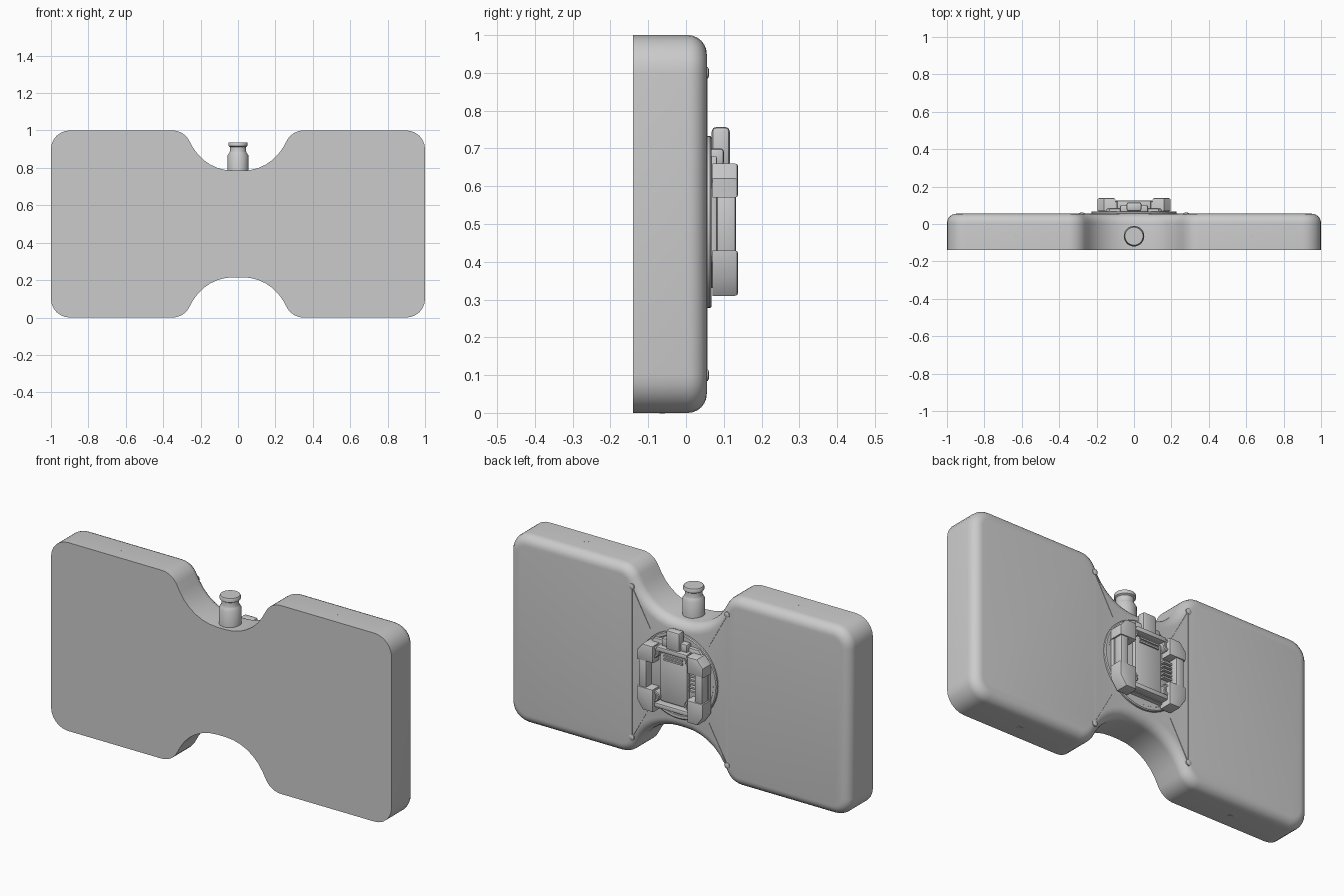
import bpy, bmesh, math
from mathutils import Matrix

if "Cube" in bpy.data.objects:
    bpy.data.objects.remove(bpy.data.objects["Cube"])

grey = bpy.data.materials.new("plain grey")
grey.diffuse_color = (0.6, 0.6, 0.6, 1)
grey.use_nodes = True
grey.node_tree.nodes["Principled BSDF"].inputs["Base Color"].default_value = grey.diffuse_color
BACK = 0.055     # back face of the tank
MID = 0.505      # height of the mount centre


def finish(name, bm):
    bmesh.ops.recalc_face_normals(bm, faces=bm.faces)
    me = bpy.data.meshes.new(name)
    bm.to_mesh(me)
    bm.free()
    me.materials.append(grey)
    ob = bpy.data.objects.new(name, me)
    bpy.context.collection.objects.link(ob)
    bpy.ops.object.select_all(action='DESELECT')
    ob.select_set(True)
    bpy.context.view_layer.objects.active = ob
    bpy.ops.object.shade_smooth_by_angle(angle=math.radians(35))
    return ob


def box(name, x, y, z, bevel=0.0, turn=0.0):
    """Box from three (low, high) ranges, optionally turned about y."""
    bm = bmesh.new()
    bmesh.ops.create_cube(bm, size=1)
    bmesh.ops.scale(bm, vec=[r[1] - r[0] for r in (x, y, z)], verts=bm.verts)
    if bevel:
        bmesh.ops.bevel(bm, geom=bm.edges[:], offset=bevel, segments=2,
                        profile=0.5, affect='EDGES')
    bmesh.ops.rotate(bm, matrix=Matrix.Rotation(turn, 3, 'Y'), verts=bm.verts)
    bmesh.ops.translate(bm, vec=[sum(r) / 2 for r in (x, y, z)], verts=bm.verts)
    return finish(name, bm)


def prism(name, pts, y0, y1, bevel=0.0, segments=2):
    """Outline in x, z pushed from y0 to y1 with a rounded back rim."""
    bm = bmesh.new()
    face = bm.faces.new([bm.verts.new((x, y0, z)) for x, z in pts])
    new = bmesh.ops.extrude_face_region(bm, geom=[face], use_keep_orig=True)['geom']
    bmesh.ops.translate(bm, vec=(0, y1 - y0, 0),
                        verts=[v for v in new if isinstance(v, bmesh.types.BMVert)])
    if bevel:
        rim = [e for e in bm.edges if all(abs(v.co.y - y1) < 1e-5 for v in e.verts)]
        bmesh.ops.bevel(bm, geom=rim, offset=bevel, segments=segments,
                        profile=0.5, affect='EDGES')
    return finish(name, bm)


def lathe(name, profile, centre, axis='Z', n=32):
    """Spin (radius, height) points into a closed solid."""
    bm = bmesh.new()
    rings = [[bm.verts.new((r * math.cos(2 * math.pi * i / n),
                            r * math.sin(2 * math.pi * i / n), h)) for i in range(n)]
             for r, h in profile]
    for a, b in zip(rings, rings[1:]):
        for i in range(n):
            bm.faces.new((a[i], a[(i + 1) % n], b[(i + 1) % n], b[i]))
    bm.faces.new(rings[0])
    bm.faces.new(rings[-1])
    if axis == 'Y':
        bmesh.ops.rotate(bm, matrix=Matrix.Rotation(-math.pi / 2, 3, 'X'), verts=bm.verts)
    bmesh.ops.translate(bm, vec=centre, verts=bm.verts)
    return finish(name, bm)


def arc(cx, cz, r, a0, a1, n=6):
    return [(cx + r * math.cos(math.radians(a0 + (a1 - a0) * i / n)),
             cz + r * math.sin(math.radians(a0 + (a1 - a0) * i / n)))
            for i in range(n + 1)]


# Waisted tank: one quarter outline, mirrored twice
quarter = (arc(0.9, 0.4, 0.1, 0, 90) + arc(0.35, 0.4, 0.1, 90, 150)
           + arc(0.025, 0.535, 0.25, -30, -90))
half = quarter + [(-x, z) for x, z in reversed(quarter)]
outline = half + [(x, -z) for x, z in reversed(half)]
prism("tank_body", [(x, z + 0.5) for x, z in outline], -0.14, BACK, 0.05, 6)

# Filler neck with cap groove
lathe("filler_neck", [(0.055, 0.77), (0.055, 0.868), (0.046, 0.882), (0.043, 0.889),
                      (0.043, 0.912), (0.051, 0.917), (0.051, 0.932), (0.048, 0.937)],
      (0, -0.065, 0))

# Panel seams, studs and small edge marks
for s in (-1, 1):
    box("panel_seam", (s * 0.28 - 0.003, s * 0.28 + 0.003), (BACK - 0.002, BACK + 0.002),
        (0.1, 0.9))
    for v in (-1, 1):
        lathe("panel_stud", [(0.015, -0.003), (0.015, 0.003), (0.008, 0.006)],
              (s * 0.28, BACK, 0.5 + v * 0.4), 'Y', 12)
        cx, cz = s * 0.225, 0.5 + v * 0.3
        box("waist_seam", (cx - 0.003, cx + 0.003), (BACK - 0.002, BACK + 0.002),
            (cz - 0.11, cz + 0.11), turn=s * v * math.radians(29))
        edge = 0.5 + v * 0.5
        box("edge_mark", (s * 0.63 - 0.012, s * 0.63 + 0.012), (-0.07, -0.055),
            (edge - 0.001, edge + 0.0005))

# Round mount plate with raised rim step
lathe("mount_disc", [(0.228, -0.01), (0.228, 0.009), (0.223, 0.013),
                     (0.208, 0.013), (0.205, 0.009)], (0, BACK, MID), 'Y', 48)

# Bracket base and centre pad
prism("bracket_base", [(-0.13, 0.33), (0.13, 0.33), (0.19, 0.40), (0.19, 0.61),
                       (0.13, 0.68), (-0.13, 0.68), (-0.19, 0.61), (-0.19, 0.40)],
      BACK, 0.082, 0.006)
box("centre_pad", (-0.08, 0.08), (0.075, 0.105), (0.365, 0.625), 0.01)
box("upper_bar", (-0.09, 0.09), (0.075, 0.125), (0.635, 0.66), 0.006)
box("lower_bar", (-0.10, 0.10), (0.075, 0.125), (0.335, 0.36), 0.006)

# Mirrored corner blocks, screw bosses and side arms
for s in (-1, 1):
    for z0, z1 in ((0.31, 0.43), (0.57, 0.66)):
        low = z0 < 0.5
        zi, zo = (z1, z0) if low else (z0, z1)
        step = -0.04 if not low else 0.05
        prism("corner_block", [(s * 0.10, zi), (s * 0.195, zi), (s * 0.195, zo + step),
                               (s * 0.16, zo), (s * 0.10, zo)], 0.07, 0.138, 0.008)
        lathe("screw_boss", [(0.03, 0.0), (0.03, 0.048), (0.026, 0.052),
                             (0.018, 0.052), (0.018, 0.042)],
              (s * 0.105, 0.07, 0.39 if low else 0.625), 'Y', 20)
    box("side_arm", (s * 0.165 - 0.022, s * 0.165 + 0.022), (0.082, 0.132),
        (0.42, 0.58), 0.006)

# Grip ribs on one side and on the upper bar
for i in range(5):
    z = 0.46 + i * 0.02
    box("grip_rib", (-0.14, -0.09), (0.08, 0.105), (z, z + 0.009))
for i in range(2):
    z = 0.59 + i * 0.018
    box("pad_rib", (-0.055, 0.055), (0.10, 0.112), (z, z + 0.009))

# Release tab at the top of the bracket
box("release_tab", (-0.04, 0.04), (0.068, 0.116), (0.65, 0.757), 0.012)
box("tab_base", (-0.075, 0.075), (0.06, 0.10), (0.655, 0.70), 0.008)
